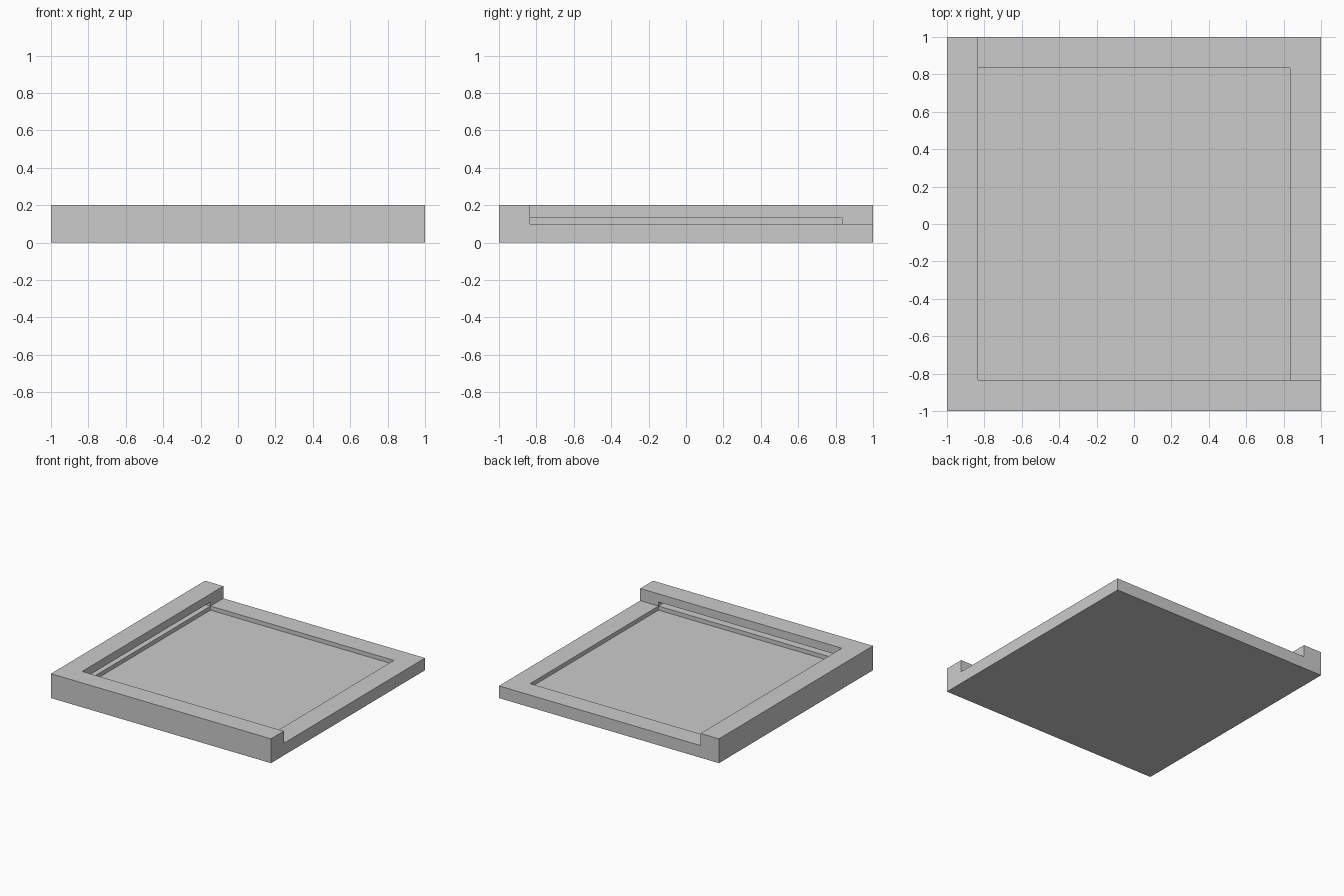
import bpy
import bmesh
from itertools import product
from mathutils import Vector

cube = bpy.data.objects.get("Cube")
if cube:
    bpy.data.objects.remove(cube, do_unlink=True)

# Main dimensions
HALF = 1.0
INNER = HALF * 5 / 6          # inner edge of the border
SLOT = INNER + 0.1            # back of the slot under the rails
FLOOR, LEDGE, SLOT_TOP, TOP = 1 / 15, 0.1, 2 / 15, 0.2

plan_cuts = [-HALF, -SLOT, -INNER, INNER, HALF]
height_cuts = [0, FLOOR, LEDGE, SLOT_TOP, TOP]
cuts = [plan_cuts, plan_cuts, height_cuts]


def is_solid(p):
    """Whether the tray has material at a point."""
    x, y, z = p
    if max(abs(x), abs(y)) > HALF or not 0 < z < TOP:
        return False
    if z < FLOOR:                                  # base plate
        return True
    if z < LEDGE:                                  # border around the recess
        return max(abs(x), abs(y)) > INNER
    if min(x, y) > -INNER:                         # open above the ledge
        return False
    in_slot = z < SLOT_TOP and min(x, y) > -SLOT and max(x, y) < INNER
    return not in_slot                             # two raised rails


def cell_faces(bm, lo, hi):
    """Add the sides of a solid block that touch open space."""
    mid = (lo + hi) / 2
    for axis, sign in product(range(3), (-1, 1)):
        probe = mid.copy()
        probe[axis] = (hi[axis] + 0.001) if sign > 0 else (lo[axis] - 0.001)
        if is_solid(probe):
            continue
        u, v = (axis + 1) % 3, (axis + 2) % 3
        corners = []
        for a, b in ((lo, lo), (hi, lo), (hi, hi), (lo, hi)):
            c = Vector()
            c[axis] = hi[axis] if sign > 0 else lo[axis]
            c[u], c[v] = a[u], b[v]
            corners.append(bm.verts.new(c))
        bm.faces.new(corners if sign > 0 else corners[::-1])


# Tray body: recessed base, ledge and slotted rails in one solid
bm = bmesh.new()
for cell in product(*(list(zip(c, c[1:])) for c in cuts)):
    lo = Vector([c[0] for c in cell])
    hi = Vector([c[1] for c in cell])
    if is_solid((lo + hi) / 2):
        cell_faces(bm, lo, hi)
bmesh.ops.remove_doubles(bm, verts=bm.verts[:], dist=0.0001)
bmesh.ops.dissolve_limit(bm, angle_limit=0.01, verts=bm.verts[:], edges=bm.edges[:])

mesh = bpy.data.meshes.new("slotted_tray")
bm.to_mesh(mesh)
bm.free()
tray = bpy.data.objects.new("slotted_tray", mesh)
bpy.context.collection.objects.link(tray)

# Plain grey
grey = bpy.data.materials.new("light_grey")
grey.use_nodes = True
colour = (0.6, 0.6, 0.6, 1)
grey.diffuse_color = colour
grey.node_tree.nodes["Principled BSDF"].inputs["Base Color"].default_value = colour
mesh.materials.append(grey)
